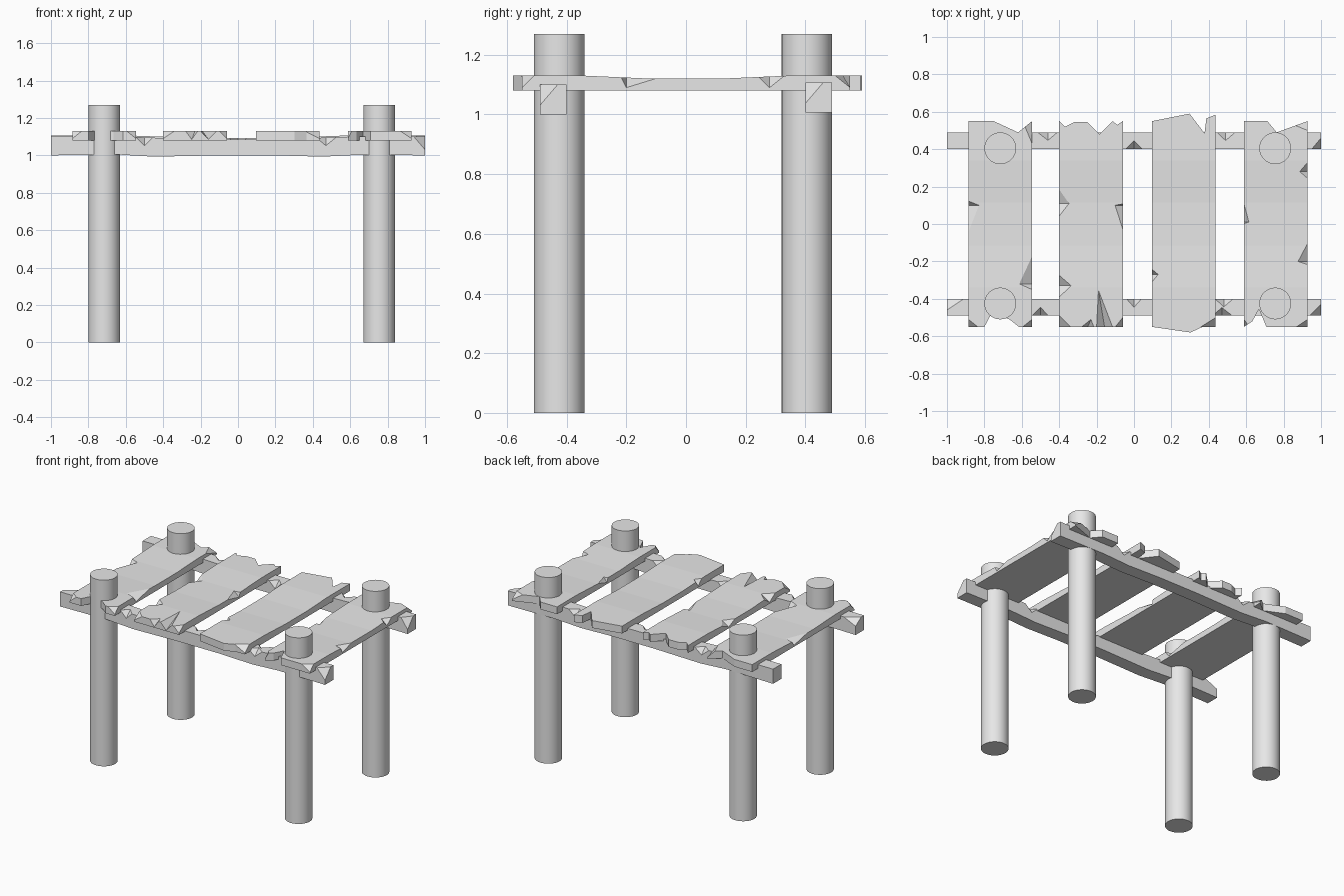
import bpy
import bmesh
from mathutils import Vector

cube = bpy.data.objects.get("Cube")
if cube:
    bpy.data.objects.remove(cube, do_unlink=True)

GREY = (0.8, 0.8, 0.8, 1)
grey = bpy.data.materials.new("plain grey wood")
grey.use_nodes = True
grey.diffuse_color = GREY
grey.node_tree.nodes["Principled BSDF"].inputs["Base Color"].default_value = GREY

PLANK_LOW, PLANK_TOP, PLANK_WIDTH, PLANK_END = 1.08, 1.13, 0.34, 0.55


def add_object(name, bm):
    bmesh.ops.recalc_face_normals(bm, faces=bm.faces)
    mesh = bpy.data.meshes.new(name)
    bm.to_mesh(mesh)
    bm.free()
    mesh.materials.append(grey)
    obj = bpy.data.objects.new(name, mesh)
    bpy.context.collection.objects.link(obj)
    return obj


def prism(outline, offset):
    """Extrude a closed outline of 3D points by an offset."""
    bm = bmesh.new()
    face = bm.faces.new([bm.verts.new(p) for p in outline])
    extruded = bmesh.ops.extrude_face_region(bm, geom=[face])["geom"]
    moved = [g for g in extruded if isinstance(g, bmesh.types.BMVert)]
    bmesh.ops.translate(bm, verts=moved, vec=offset)
    return bm


def edge_chip(a, b, inner, low, outward):
    """Wedge that takes a splinter out of a top edge between a and b."""
    a, b = Vector(a), Vector(b)
    outside = (a + b) / 2 + Vector(outward) * 0.1 + Vector((0, 0, 0.1))
    return [a, b, Vector(inner), Vector(low), outside]


def corner_chip(corner, dx, dy, dz):
    """Wedge that slices a top corner off with one flat cut."""
    corner = Vector(corner)
    points = [corner + Vector(v) for v in ((dx, 0, 0), (0, dy, 0), (0, 0, -dz))]
    centre = sum(points, Vector()) / 3
    return points + [corner + (corner - centre) * 2]


def carve(obj, chips):
    """Subtract every wedge from the object and keep the result."""
    bm = bmesh.new()
    for points in chips:
        bmesh.ops.convex_hull(bm, input=[bm.verts.new(p) for p in points])
    cutter = add_object("chip_cutter", bm)
    cutter.hide_render = True
    mod = obj.modifiers.new("chips", 'BOOLEAN')
    mod.operation, mod.solver, mod.object = 'DIFFERENCE', 'EXACT', cutter
    mod.use_self = True
    depsgraph = bpy.context.evaluated_depsgraph_get()
    result = bpy.data.meshes.new_from_object(obj.evaluated_get(depsgraph))
    obj.modifiers.clear()
    obj.data = result
    bpy.data.objects.remove(cutter, do_unlink=True)


# Round posts
for side, x in (("right", -0.715), ("left", 0.755)):
    for end, y in (("front", -0.425), ("back", 0.405)):
        bpy.ops.mesh.primitive_cylinder_add(vertices=32, radius=0.085, depth=1.27,
                                            location=(x, y, 0.635))
        post = bpy.context.object
        post.name = f"{end}_{side}_post"
        post.data.materials.append(grey)
        bpy.ops.object.shade_smooth_by_angle()

# Long beams, slightly sagging between the posts
BEAM_PROFILE = [(-1, 1), (-0.65, 1.005), (-0.45, 0.993), (-0.1, 1), (0.2, 1),
                (0.45, 0.993), (0.65, 1.003), (1, 1), (1, 1.1), (0.6, 1.1),
                (0.2, 1.085), (-0.2, 1.085), (-0.6, 1.1), (-1, 1.1)]


def beam(name, y0, lift, notches, corners):
    y1 = y0 + 0.09
    obj = add_object(name, prism([(x, y0, z + lift) for x, z in BEAM_PROFILE],
                                 (0, y1 - y0, 0)))
    chips = []
    for x, half, facing in notches:
        y = y0 if facing < 0 else y1
        top = (1.097 if abs(x) > 0.3 else 1.085) + lift
        chips.append(edge_chip((x - half, y, top), (x + half, y, top),
                               (x, y - facing * 0.045, top),
                               (x, y, top - 0.045), (0, facing, 0)))
    for sx, facing, size, drop in corners:
        y = y0 if facing < 0 else y1
        chips.append(corner_chip((sx, y, 1.1 + lift), -sx * size, -facing * 0.06, drop))
    carve(obj, chips)


beam("front_beam", -0.49, 0,
     [(-0.5, 0.045, -1), (0.47, 0.055, -1), (0, 0.04, 1), (0.48, 0.05, 1)],
     [(1, -1, 0.06, 0.07), (-1, 1, 0.09, 0.04)])
beam("back_beam", 0.40, 0.007,
     [(0, 0.045, -1), (-0.46, 0.055, 1), (0.49, 0.05, 1)],
     [(1, -1, 0.05, 0.07)])


# Broken planks: x measured from the plank's own right edge
def plank(name, x0, back, front, side_chips, corners, end_chips=()):
    outline = [(x0 + x, y, PLANK_LOW) for x, y in back + front]
    bm = prism(outline, (0, 0, PLANK_TOP - PLANK_LOW))
    for y in (-0.34, -0.115, 0.115, 0.34):
        bmesh.ops.bisect_plane(bm, geom=bm.verts[:] + bm.edges[:] + bm.faces[:],
                               plane_co=(0, y, 0), plane_no=(0, 1, 0))
    for v in bm.verts:
        if v.co.z > PLANK_LOW + 0.01 and abs(v.co.y) < 0.2:
            v.co.z -= 0.01
    obj = add_object(name, bm)
    chips = []
    for side, ya, yb, depth, y in side_chips:
        x = x0 + (PLANK_WIDTH if side > 0 else 0)
        chips.append(edge_chip((x, ya, PLANK_TOP), (x, yb, PLANK_TOP),
                               (x - side * depth, y, PLANK_TOP),
                               (x, min(max(y, ya + 0.01), yb - 0.01), PLANK_LOW + 0.01),
                               (side, 0, 0)))
    for side, end, dx, dy in corners:
        x = x0 + (PLANK_WIDTH if side > 0 else 0)
        chips.append(corner_chip((x, end * PLANK_END, PLANK_TOP), -side * dx, -end * dy, 0.04))
    for end, xa, xb, xi, yi in end_chips:
        y = end * PLANK_END
        chips.append(edge_chip((x0 + xa, y, PLANK_TOP), (x0 + xb, y, PLANK_TOP),
                               (x0 + xi, yi, PLANK_TOP),
                               (x0 + (xa + xb) / 2, y, PLANK_LOW + 0.005), (0, end, 0)))
    carve(obj, chips)


E = PLANK_END
W = PLANK_WIDTH
plank("right_outer_plank", -0.885,
      [(0, E), (0.135, E), (0.265, 0.49), (W, E)],
      [(W, -E), (0.27, -E), (0.22, -0.51), (0.125, -0.475), (0.085, -E), (0, -E)],
      [(-1, -0.09, 0.13, 0.075, 0.1), (1, -0.35, -0.14, 0.07, -0.32)],
      [(-1, -1, 0.05, 0.04), (1, -1, 0.05, 0.04), (1, 1, 0.05, 0.12)])
plank("right_inner_plank", -0.4,
      [(0, E), (0.03, 0.52), (0.08, 0.545), (0.15, 0.545), (0.215, 0.48),
       (0.285, E), (0.31, 0.53), (W, E)],
      [(W, -E), (0, -E)],
      [(-1, 0.02, 0.2, 0.07, 0.11), (1, -0.07, 0.11, 0.055, 0.1),
       (-1, -0.39, -0.27, 0.065, -0.33)],
      [(-1, -1, 0.06, 0.06), (1, -1, 0.04, 0.05)],
      [(-1, 0.2, 0.285, 0.21, -0.355), (-1, 0.12, 0.185, 0.17, -0.51)])
plank("left_inner_plank", 0.097,
      [(0, E), (0.2, 0.59), (0.28, 0.485), (0.29, 0.565), (W, 0.585)],
      [(W, -E), (0.27, -E), (0.205, -0.58), (0, -E)],
      [(-1, -0.31, -0.24, 0.035, -0.27)],
      [(1, -1, 0.08, 0.05)])
plank("left_outer_plank", 0.588,
      [(0, E), (0.125, E), (0.175, 0.49), (W, E)],
      [(W, -E), (0.12, -E), (0.08, -0.455), (0.045, -0.52), (0, -E)],
      [(1, 0.24, 0.33, 0.045, 0.28), (1, -0.22, -0.07, 0.06, -0.2),
       (-1, 0, 0.14, 0.035, 0.01)],
      [(-1, -1, 0.03, 0.04), (1, -1, 0.06, 0.04), (1, 1, 0.12, 0.05)])
